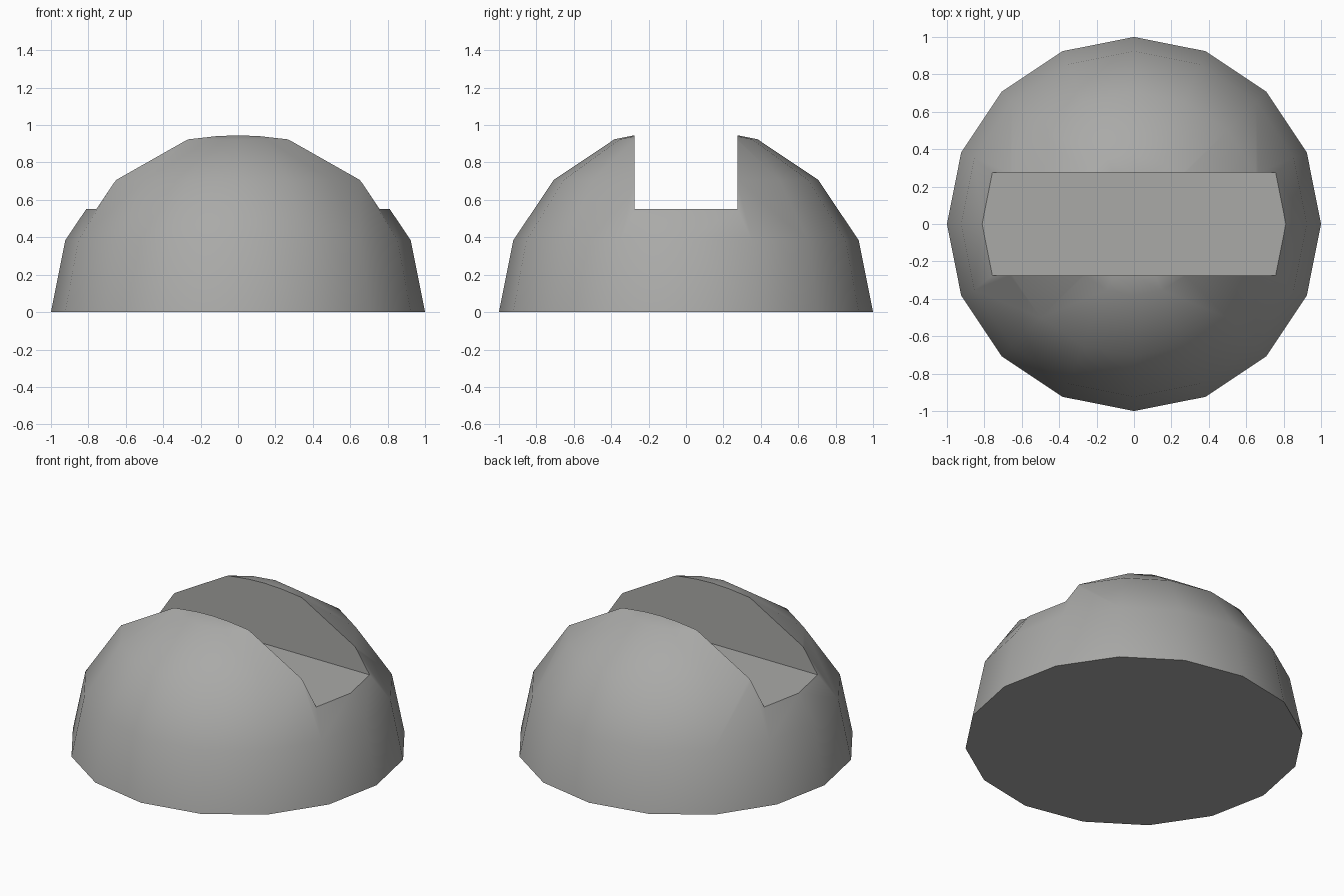
import bpy, bmesh, math

if "Cube" in bpy.data.objects:
    bpy.data.objects.remove(bpy.data.objects["Cube"])

# One plain grey for the whole part
grey = bpy.data.materials.new("warm grey")
grey.diffuse_color = (0.40, 0.40, 0.39, 1)
grey.use_nodes = True
grey.node_tree.nodes["Principled BSDF"].inputs["Base Color"].default_value = grey.diffuse_color


def make_object(name, bm):
    mesh = bpy.data.meshes.new(name)
    bmesh.ops.recalc_face_normals(bm, faces=bm.faces)
    bm.to_mesh(mesh)
    bm.free()
    obj = bpy.data.objects.new(name, mesh)
    bpy.context.collection.objects.link(obj)
    return obj


# Dome: upper half of a 16 x 8 sphere, closed with a flat base
bm = bmesh.new()
bmesh.ops.create_uvsphere(bm, u_segments=16, v_segments=8, radius=1)
below = [v for v in bm.verts if v.co.z < -0.01]
bmesh.ops.delete(bm, geom=below, context='VERTS')
bmesh.ops.contextual_create(bm, geom=[e for e in bm.edges if e.is_boundary])
dome = make_object("slotted_dome", bm)
dome.data.materials.append(grey)

# Slot cutter: a straight channel across the top, left to right
bm = bmesh.new()
bmesh.ops.create_cube(bm, size=1)
for v in bm.verts:
    v.co.x *= 3
    v.co.y *= 0.55
    v.co.z += 1.05
cutter = make_object("slot_cutter", bm)
cutter.data.materials.append(grey)

cut = dome.modifiers.new("slot", 'BOOLEAN')
cut.operation = 'DIFFERENCE'
cut.solver = 'EXACT'
cut.object = cutter

# Apply the cut, drop the cutter, smooth the dome with crisp slot and base edges
bpy.context.view_layer.objects.active = dome
dome.select_set(True)
cutter.select_set(False)
bpy.ops.object.modifier_apply(modifier=cut.name)
bpy.data.objects.remove(cutter)
bpy.ops.object.shade_smooth_by_angle(angle=math.radians(30))
